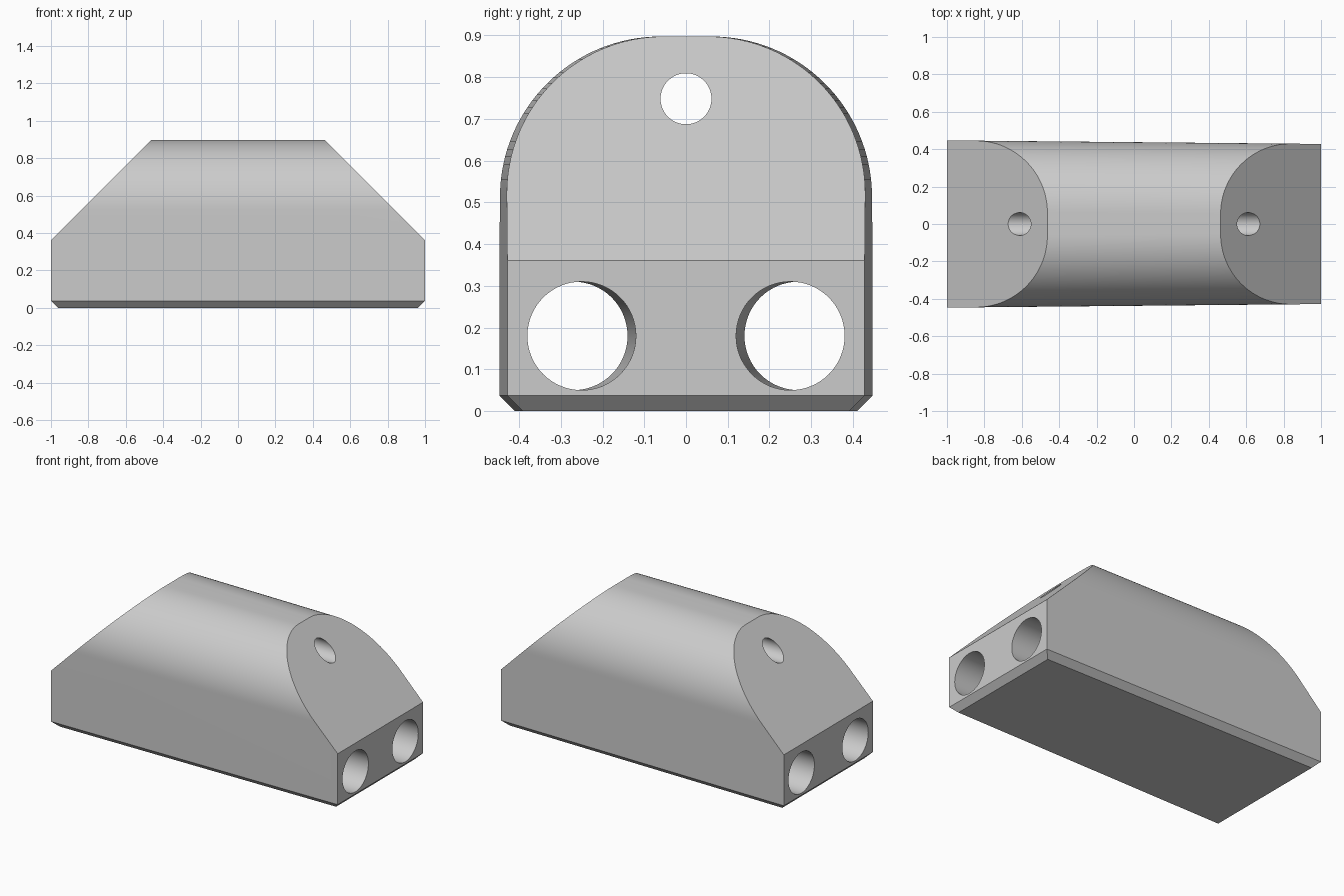
import bpy, bmesh, math
from mathutils import Vector

if "Cube" in bpy.data.objects:
    bpy.data.objects.remove(bpy.data.objects["Cube"], do_unlink=True)

HEIGHT, CHAMFER, SHOULDER = 0.897, 0.037, 0.36
WIDE, NARROW, ROUND = 0.447, 0.428, 0.38

grey = bpy.data.materials.new("light grey")
grey.use_nodes = True
colour = (0.6, 0.6, 0.6, 1)
grey.diffuse_color = colour
grey.node_tree.nodes["Principled BSDF"].inputs["Base Color"].default_value = colour


def add_object(name, bm):
    bmesh.ops.recalc_face_normals(bm, faces=bm.faces)
    mesh = bpy.data.meshes.new(name)
    bm.to_mesh(mesh)
    bm.free()
    mesh.materials.append(grey)
    obj = bpy.data.objects.new(name, mesh)
    bpy.context.collection.objects.link(obj)
    return obj


def cross_section(half):
    """Chamfered base, upright sides and rounded top."""
    side = [(half - CHAMFER, 0), (half, CHAMFER)]
    for i in range(33):
        a = math.pi / 2 * i / 32
        side.append((half - ROUND + ROUND * math.cos(a),
                     HEIGHT - ROUND + ROUND * math.sin(a)))
    return side + [(-y, z) for y, z in reversed(side)]


# Tapered body with sloped ends and chamfered end edges
bm = bmesh.new()
rings = [[bm.verts.new((x, y, z)) for y, z in cross_section(half)]
         for x, half in ((-1, WIDE), (1, NARROW))]
count = len(rings[0])
for i in range(count):
    j = (i + 1) % count
    bm.faces.new((rings[0][i], rings[0][j], rings[1][j], rings[1][i]))
for ring in rings:
    bm.faces.new(ring)
for s in (-1, 1):
    for point, normal in (((s, 0, SHOULDER), (s, 0, 1)),
                          ((s, 0, CHAMFER), (s, 0, -1))):
        bmesh.ops.bisect_plane(bm, geom=bm.verts[:] + bm.edges[:] + bm.faces[:],
                               plane_co=point, plane_no=normal, clear_outer=True)
        open_edges = [e for e in bm.edges if e.is_boundary]
        bmesh.ops.contextual_create(bm, geom=open_edges)
body = add_object("body", bm)


def bore(name, radius, start, end):
    """Cut a round hole along the line from start to end."""
    start, end = Vector(start), Vector(end)
    axis = end - start
    bm = bmesh.new()
    bmesh.ops.create_cone(bm, cap_ends=True, segments=64, radius1=radius,
                          radius2=radius, depth=axis.length * 1.2)
    cutter = add_object(name, bm)
    cutter.location = (start + end) / 2
    cutter.rotation_mode = "QUATERNION"
    cutter.rotation_quaternion = axis.to_track_quat("Z", "Y")
    cutter.hide_render = True
    bpy.context.view_layer.update()
    cut = body.modifiers.new(name, "BOOLEAN")
    cut.operation, cut.solver, cut.object = "DIFFERENCE", "EXACT", cutter
    bpy.context.view_layer.objects.active = body
    bpy.ops.object.modifier_apply(modifier=cut.name)
    bpy.data.objects.remove(cutter, do_unlink=True)


# Two large lower holes follow the taper, one small hole runs straight on top
for s, label in ((-1, "right"), (1, "left")):
    bore("lower_hole_" + label, 0.13, (-1, s * 0.27, 0.18), (1, s * 0.25, 0.18))
bore("upper_hole", 0.061, (-1, 0, 0.748), (1, 0, 0.748))

bpy.ops.object.select_all(action="DESELECT")
body.select_set(True)
bpy.context.view_layer.objects.active = body
bpy.ops.object.shade_smooth_by_angle(angle=math.radians(30))
